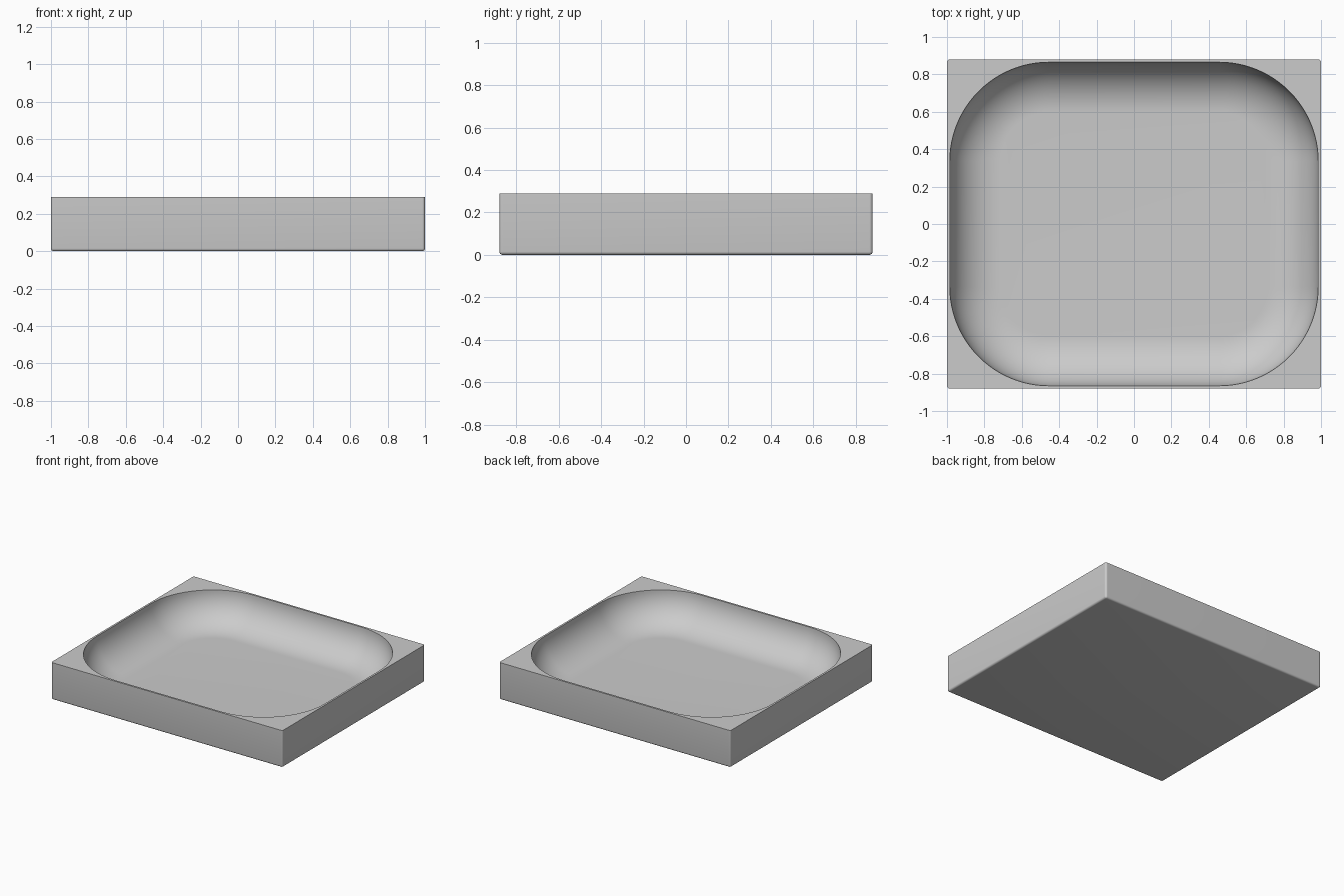
import bpy, bmesh, math

old = bpy.data.objects.get("Cube")
if old:
    bpy.data.objects.remove(old, do_unlink=True)

HALF_X, HALF_Y, HEIGHT = 1.0, 0.88, 0.29
EDGE = 0.015                 # small outer rounding, also the thinnest rim width
CORNER = 0.53                # plan radius of the hollow's corners
FILLET, DEPTH = 0.27, 0.25   # width and depth of the curved hollow wall
CORNER_STEPS = 24

bm = bmesh.new()


def ring(inset, radius, z):
    """Rounded rectangle of vertices, inset from the outer footprint."""
    verts = []
    hx, hy = HALF_X - inset - radius, HALF_Y - inset - radius
    for quarter, (sx, sy) in enumerate([(1, 1), (-1, 1), (-1, -1), (1, -1)]):
        for i in range(CORNER_STEPS + 1):
            a = (quarter + i / CORNER_STEPS) * math.pi / 2
            verts.append(bm.verts.new((sx * hx + radius * math.cos(a),
                                       sy * hy + radius * math.sin(a), z)))
    return verts


def quarter_turn(steps):
    return [math.pi / 2 * i / steps for i in range(steps + 1)]


# Outer skin: rounded bottom edge, then straight walls up to a sharp rim
rings = []
for a in quarter_turn(4):
    inset = EDGE * (1 - math.sin(a))
    rings.append(ring(inset, EDGE - inset * 0.9, EDGE * (1 - math.cos(a))))
rings.append(ring(0, EDGE, HEIGHT))

# Hollow: curved wall sweeping from the rim down to the flat floor
for a in quarter_turn(20):
    shrink = FILLET * (1 - math.cos(a))
    rings.append(ring(EDGE + shrink, CORNER - shrink, HEIGHT - DEPTH * math.sin(a)))

# Loft the rings into one skin and close the underside and the floor
for lower, upper in zip(rings, rings[1:]):
    for i in range(len(lower)):
        j = (i + 1) % len(lower)
        bm.faces.new((lower[i], lower[j], upper[j], upper[i]))
bm.faces.new(rings[0][::-1])
bm.faces.new(rings[-1])
bmesh.ops.recalc_face_normals(bm, faces=bm.faces[:])

mesh = bpy.data.meshes.new("tray")
bm.to_mesh(mesh)
bm.free()
tray = bpy.data.objects.new("tray", mesh)
bpy.context.collection.objects.link(tray)

# Plain grey material
grey = bpy.data.materials.new("light grey")
grey.use_nodes = True
colour = (0.6, 0.6, 0.6, 1)
grey.diffuse_color = colour
grey.node_tree.nodes["Principled BSDF"].inputs["Base Color"].default_value = colour
mesh.materials.append(grey)

bpy.ops.object.select_all(action='DESELECT')
tray.select_set(True)
bpy.context.view_layer.objects.active = tray
bpy.ops.object.shade_smooth_by_angle(angle=math.radians(35))
